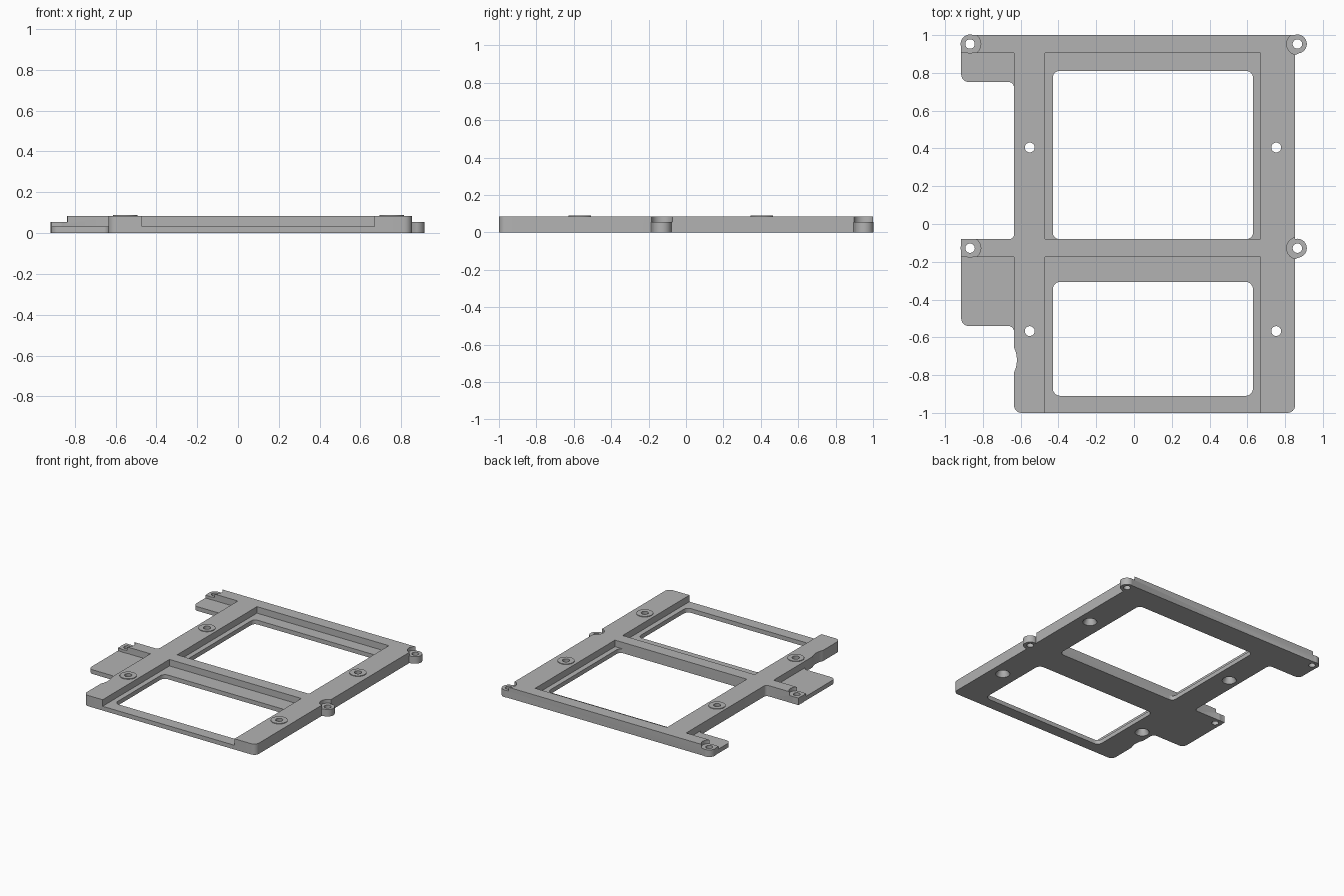
import bpy, bmesh, math
from mathutils import Vector

if "Cube" in bpy.data.objects:
    bpy.data.objects.remove(bpy.data.objects["Cube"])

LOW, SEAT, TOP, PAD = 0.033, 0.055, 0.084, 0.089

grey = bpy.data.materials.new("mid grey")
grey.diffuse_color = (0.45, 0.45, 0.45, 1)
grey.use_nodes = True
grey.node_tree.nodes["Principled BSDF"].inputs["Base Color"].default_value = grey.diffuse_color


def rounded(points, steps=6):
    """Closed outline from (x, y, corner radius) points, counter-clockwise."""
    out = []
    for i, (x, y, r) in enumerate(points):
        p = Vector((x, y))
        if r == 0:
            out.append(p)
            continue
        a = (Vector(points[i - 1][:2]) - p).normalized()
        b = (Vector(points[(i + 1) % len(points)][:2]) - p).normalized()
        c = p + (a + b) * r
        for k in range(steps + 1):
            t = k / steps * math.pi / 2
            out.append(c - b * r * math.cos(t) - a * r * math.sin(t))
    return out


def prism(name, outline, z0, z1):
    bm = bmesh.new()
    face = bm.faces.new([bm.verts.new((p[0], p[1], z0)) for p in outline])
    ext = bmesh.ops.extrude_face_region(bm, geom=[face])["geom"]
    bmesh.ops.translate(bm, vec=(0, 0, z1 - z0),
                        verts=[v for v in ext if isinstance(v, bmesh.types.BMVert)])
    bmesh.ops.recalc_face_normals(bm, faces=bm.faces)
    return finish(name, bm)


def cone(name, x, y, r0, r1, z0, z1, n=32):
    bm = bmesh.new()
    bmesh.ops.create_cone(bm, cap_ends=True, segments=n, radius1=r0, radius2=r1, depth=z1 - z0)
    bmesh.ops.translate(bm, vec=(x, y, (z0 + z1) / 2), verts=bm.verts)
    return finish(name, bm)


def finish(name, bm):
    mesh = bpy.data.meshes.new(name)
    bm.to_mesh(mesh)
    bm.free()
    mesh.materials.append(grey)
    ob = bpy.data.objects.new(name, mesh)
    bpy.context.collection.objects.link(ob)
    return ob


def box(name, x0, x1, y0, y1, z0, z1, r=0):
    return prism(name, rounded([(x0, y0, r), (x1, y0, r), (x1, y1, r), (x0, y1, r)]), z0, z1)


def combine(tool, operation="DIFFERENCE"):
    mod = frame.modifiers.new("combine", "BOOLEAN")
    mod.object, mod.operation, mod.solver = tool, operation, "EXACT"
    graph = bpy.context.evaluated_depsgraph_get()
    mesh = bpy.data.meshes.new_from_object(frame.evaluated_get(graph))
    frame.modifiers.clear()
    frame.data = mesh
    bpy.data.objects.remove(tool)


# Full-height frame with the two side tabs
frame = prism("frame", rounded([
    (-0.635, -1, 0.04), (0.853, -1, 0.04), (0.853, 1, 0), (-0.915, 1, 0.045),
    (-0.915, 0.752, 0.04), (-0.635, 0.752, 0.03), (-0.635, -0.08, 0.025), (-0.915, -0.08, 0),
    (-0.915, -0.54, 0.04), (-0.635, -0.54, 0.03)]), 0, TOP)

# Lowered ledges and tabs
combine(box("upper_recess", -0.47, 0.67, -0.08, 0.905, LOW, 0.2))
combine(box("lower_recess", -0.47, 0.67, -1.1, -0.175, LOW, 0.2))
combine(box("upper_tab_recess", -1, -0.635, 0.7, 0.905, LOW, 0.2))
combine(box("lower_tab_recess", -1, -0.635, -0.6, -0.175, LOW, 0.2))

# Window openings and the scalloped left edge
combine(box("upper_opening", -0.43, 0.63, -0.08, 0.81, -0.1, 0.2, 0.035))
combine(box("lower_opening", -0.43, 0.63, -0.91, -0.306, -0.1, 0.2, 0.04))
combine(cone("scallop", -0.768, -0.72, 0.148, 0.148, -0.1, 0.2, 96))

# Corner screw ears: pocket, boss and hole
for y in (0.953, -0.128):
    for x in (-0.868, 0.865):
        combine(cone("pocket", x, y, 0.057, 0.057, SEAT, 0.2))
        if x < 0:
            combine(box("ear_end", -1, x, y - 0.06, y + 0.06, SEAT, 0.2))
        else:
            low = prism("ear_neck", [(0.8, y - 0.046), (0.845, y - 0.062), (0.88, y - 0.046),
                                     (0.88, y + 0.046), (0.8, y + 0.046)], 0, SEAT)
            combine(low, "UNION")
        combine(cone("boss", x, y, 0.05, 0.05, 0, SEAT), "UNION")
        combine(cone("ear_hole", x, y, 0.025, 0.025, -0.1, 0.2))

# Raised rail pads with holes countersunk from below
for x in (-0.552, 0.753):
    for y in (0.405, -0.567):
        combine(cone("pad", x, y, 0.06, 0.06, TOP - 0.02, PAD), "UNION")
        combine(cone("pad_hole", x, y, 0.026, 0.026, -0.1, 0.2))
        combine(cone("countersink", x, y, 0.054, 0.026, -0.005, 0.045))

bpy.context.view_layer.objects.active = frame
frame.select_set(True)
bpy.ops.object.shade_smooth_by_angle(angle=math.radians(30))
